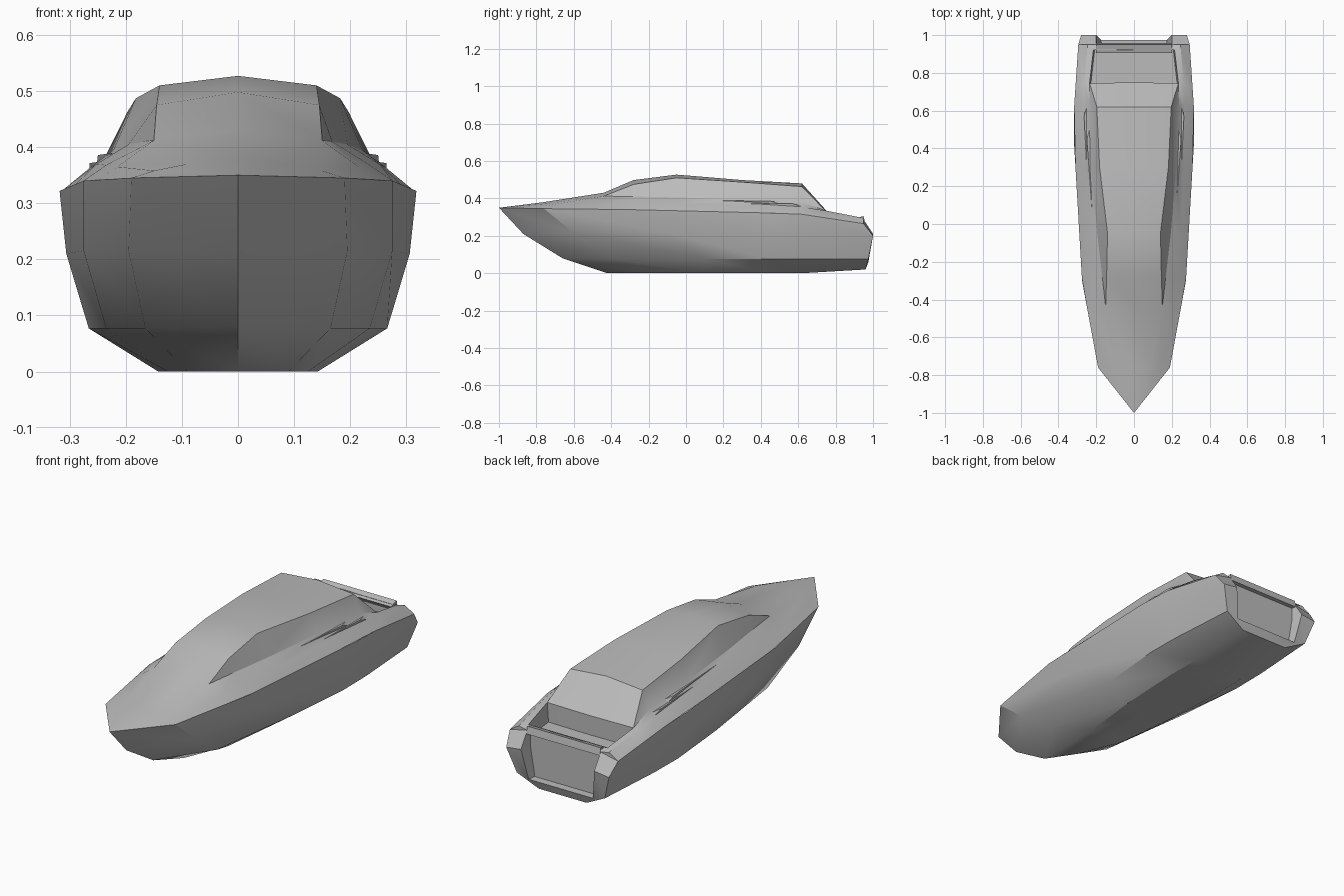
import bpy, bmesh, math
from mathutils import Vector

if "Cube" in bpy.data.objects:
    bpy.data.objects.remove(bpy.data.objects["Cube"])

grey = bpy.data.materials.new("light_grey")
grey.diffuse_color = (0.5, 0.5, 0.5, 1)
grey.use_nodes = True
grey.node_tree.nodes["Principled BSDF"].inputs["Base Color"].default_value = grey.diffuse_color


def build(name, faces, angle=30):
    """Make an object from right-hand faces, mirrored across x = 0."""
    bm = bmesh.new()
    for f in faces:
        for s in (1, -1):
            pts = []
            for p in f:
                q = Vector((p[0] * s, p[1], p[2]))
                if all((q - o).length > 1e-5 for o in pts):
                    pts.append(q)
            if len(pts) > 2:
                bm.faces.new([bm.verts.new(q) for q in (pts if s > 0 else pts[::-1])])
    bmesh.ops.remove_doubles(bm, verts=bm.verts, dist=1e-4)
    bmesh.ops.recalc_face_normals(bm, faces=bm.faces)
    me = bpy.data.meshes.new(name)
    bm.to_mesh(me)
    bm.free()
    ob = bpy.data.objects.new(name, me)
    bpy.context.collection.objects.link(ob)
    me.materials.append(grey)
    bpy.ops.object.select_all(action='DESELECT')
    ob.select_set(True)
    bpy.context.view_layer.objects.active = ob
    bpy.ops.object.shade_smooth_by_angle(angle=math.radians(angle))
    return ob


def loft(rows):
    return [(a[i], a[i + 1], b[i + 1], b[i])
            for a, b in zip(rows, rows[1:]) for i in range(len(a) - 1)]


def at(row, y):
    """Point on a polyline row at a given y."""
    for a, b in zip(row, row[1:]):
        if y <= b[1] + 1e-6:
            t = (y - a[1]) / (b[1] - a[1])
            return tuple(p + (q - p) * t for p, q in zip(a, b))
    return row[-1]


# Hull rows from bow to stern
sheer = [(0, -1, .35), (.19, -.76, .345), (.275, -.3, .34), (.318, .44, .322), (.317, .62, .315), (.295, .95, .265)]
mid = [(0, -.87, .21), (.195, -.6, .215), (.275, -.1, .215), (.306, .44, .21), (.305, .62, .21), (.28, 1, .2)]
chine = [(0, -.66, .08), (.165, -.4, .077), (.235, .1, .077), (.266, .44, .077), (.264, .62, .077), (.24, .975, .077)]
bottom = [(0, -.42, 0), (.09, -.2, 0), (.125, .1, 0), (.142, .44, 0), (.14, .62, 0), (.13, .96, .02)]
keel = [(0, p[1], p[2]) for p in bottom]
hull = loft([sheer, mid, chine, bottom, keel])

# Stern wings around a recessed transom panel
S, M, C, B, K = (r[-1] for r in (sheer, mid, chine, bottom, keel))
rim = [(.2, .95, .285), (.2, 1, .21), (.175, .975, .06), (0, .975, .06)]
back = [(p[0] * .97, .935, p[2]) for p in rim]
hull += [(S, M, rim[1], rim[0]), (M, C, rim[2], rim[1]), (C, B, rim[2]), (B, K, rim[3], rim[2])]
hull += loft([rim, back])
hull += [(back[0], back[1], back[2], back[3], (0, .935, .285))]
build("hull", hull)

# Foredeck, side decks and cabin: rows from the sheer up to the centre line
ys = [-1, -.76, -.44, -.28, -.05, .3, .62]


def row(xz):
    return [(x, y, z) for y, (x, z) in zip(ys, xz)]


edge = [at(sheer, y) for y in ys]
shoulder = row([(0, .35), (.15, .358), (.215, .365), (.235, .368), (.252, .37), (.263, .364), (.266, .354)])
sill = row([(0, .35), (.09, .37), (.15, .412), (.168, .41), (.195, .405), (.222, .395), (.238, .38)])
roof_edge = row([(0, .35), (.09, .37), (.15, .412), (.145, .475), (.14, .51), (.182, .487), (.197, .463)])
crown = row([(0, .35), (0, .38), (0, .43), (0, .498), (0, .527), (0, .498), (0, .48)])
deck = loft([edge, shoulder, sill, roof_edge, crown])

# Sloping rear window and its pillars
foot, foot_mid = (.235, .745, .335), (0, .75, .335)
deck += [(roof_edge[-1], crown[-1], foot_mid, foot), (roof_edge[-1], sill[-1], foot)]

# Side decks beside the cockpit
aft = [(at(sheer, .745), (.264, .745, .335), foot),
       (sheer[-1], (.245, .95, .295), (.215, .92, .298))]
deck += loft([(edge[-1], shoulder[-1], sill[-1]), aft[0], aft[1]])
deck += [(sheer[-1], (.245, .95, .295), rim[0]),
         ((.245, .95, .295), (.215, .92, .298), (0, .92, .298), (0, .95, .29), rim[0])]
build("deck_and_cabin", deck)

# Cockpit well
zf = .24
low = lambda p: (p[0] * .97, p[1], zf)
brim = [foot_mid, foot, (.215, .92, .298), (0, .92, .298)]
floor = [low(p) for p in brim]
build("cockpit_well", loft([brim, floor]) + [tuple(floor)])

# Low rail along the top of the transom
rail = [[(x, .905, .292), (x, .95, .306), (x, .957, .27), (x, .92, .27), (x, .905, .292)] for x in (0, .2)]
build("transom_rail", loft(rail) + [tuple(rail[1][:4])])

# Slim wedge-shaped vents on the side decks
vents = []
for y0, y1, t in ((.08, .5, .35), (.3, .62, .7)):
    def spot(y, t, lift=0):
        a, b = Vector(at(sill, y)), Vector(at(shoulder, y))
        return tuple(a.lerp(b, t) + Vector((lift, 0, lift)))
    tip, up, dn = spot(y0, t), spot(y1, t - .25), spot(y1, t + .25)
    top = spot(y1 - .05, t, .008)
    vents += [(tip, up, top), (tip, top, dn), (up, dn, top)]
build("side_vents", vents)
